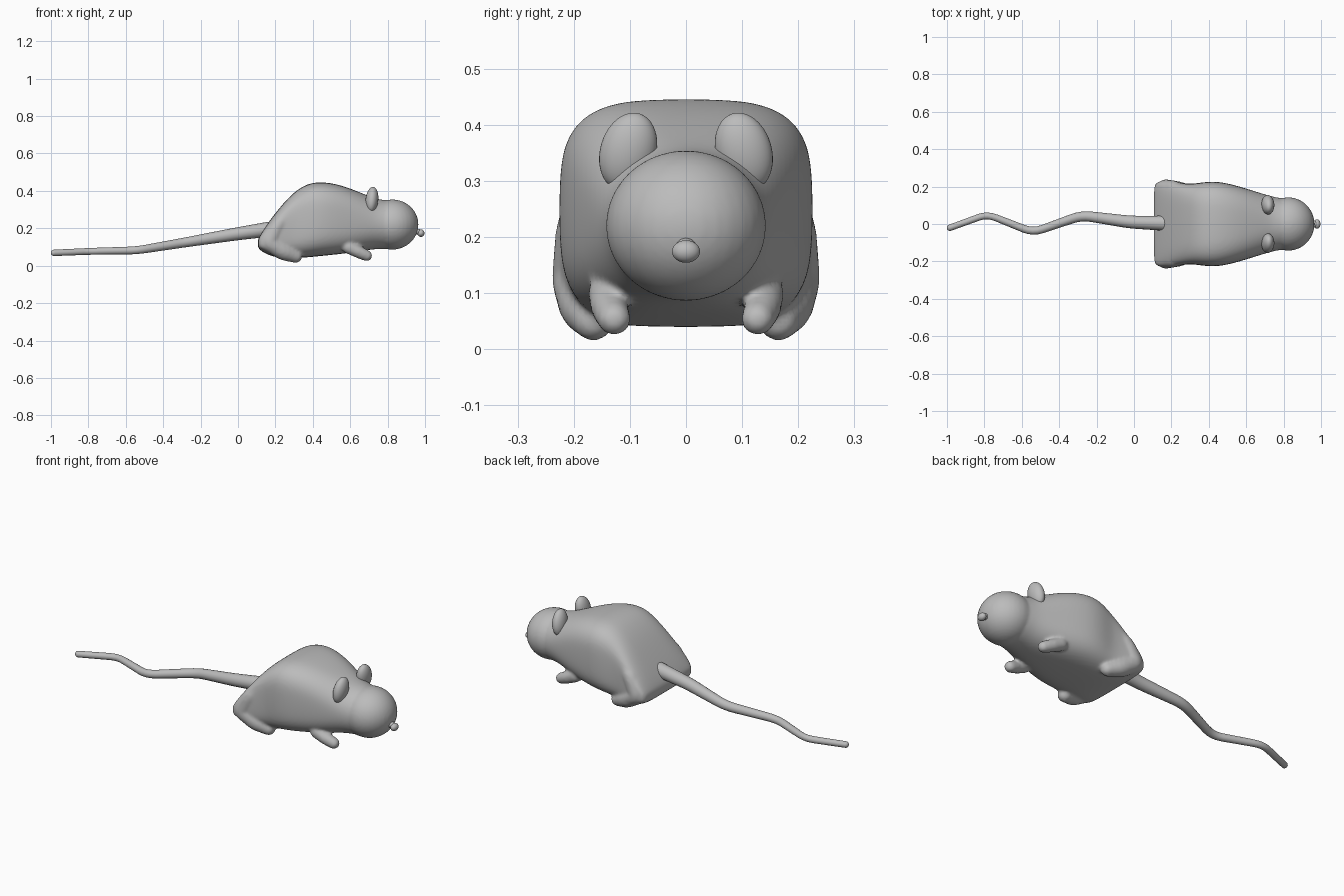
import bpy, bmesh, math
from mathutils import Vector

if "Cube" in bpy.data.objects:
    bpy.data.objects.remove(bpy.data.objects["Cube"], do_unlink=True)

grey = bpy.data.materials.new("plain_grey")
grey.use_nodes = True
colour = (0.5, 0.5, 0.5, 1)
grey.diffuse_color = colour
grey.node_tree.nodes["Principled BSDF"].inputs["Base Color"].default_value = colour


def select(*objs):
    bpy.ops.object.select_all(action="DESELECT")
    for o in objs:
        o.select_set(True)
    bpy.context.view_layer.objects.active = objs[0]


def finish(obj):
    obj.data.materials.clear()
    obj.data.materials.append(grey)
    for p in obj.data.polygons:
        p.use_smooth = True
    return obj


def apply_modifier(obj, kind, **settings):
    mod = obj.modifiers.new(kind.lower(), kind)
    for key, value in settings.items():
        setattr(mod, key, value)
    select(obj)
    bpy.ops.object.modifier_apply(modifier=mod.name)


def loft(name, sections, count=32):
    """Skin rounded-square sections (x, half width, low z, high z, squareness)."""
    bm = bmesh.new()
    rings = []
    for x, w, low, high, n in sections:
        ring = []
        for i in range(count):
            a = math.tau * i / count
            c, s = math.cos(a), math.sin(a)
            y = math.copysign(abs(c) ** (2 / n), c) * w
            z = math.copysign(abs(s) ** (2 / n), s) * (high - low) / 2
            ring.append(bm.verts.new((x, y, (low + high) / 2 + z)))
        rings.append(ring)
    for a, b in zip(rings, rings[1:]):
        for i in range(count):
            j = (i + 1) % count
            bm.faces.new((a[i], a[j], b[j], b[i]))
    bm.faces.new(rings[0])
    bm.faces.new(rings[-1])
    bmesh.ops.recalc_face_normals(bm, faces=bm.faces)
    mesh = bpy.data.meshes.new(name)
    bm.to_mesh(mesh)
    bm.free()
    obj = bpy.data.objects.new(name, mesh)
    bpy.context.collection.objects.link(obj)
    apply_modifier(obj, "SUBSURF", levels=2)
    return finish(obj)


def limb(name, points):
    """Tapered tube with softened bends and rounded ends; points are (x, y, z, radius)."""
    pts = [Vector(p) for p in points]
    path = []

    def cap(end, inner):
        d = (end - inner).to_3d().normalized()
        out = []
        for k in range(6):
            a = k / 5 * math.radians(86)
            centre = end.to_3d() + d * (end.w * (math.sin(a) - 1))
            out.append(Vector((*centre, end.w * math.cos(a))))
        return out

    path += reversed(cap(pts[0], pts[1]))
    for a, b, c in zip(pts, pts[1:], pts[2:]):
        p, q = b.lerp(a, 0.2), b.lerp(c, 0.2)
        path += [p.lerp(b, t).lerp(b.lerp(q, t), t) for t in (0, 0.25, 0.5, 0.75, 1)]
    path += cap(pts[-1], pts[-2])
    curve = bpy.data.curves.new(name, "CURVE")
    curve.dimensions = "3D"
    curve.bevel_depth = 1
    curve.bevel_resolution = 6
    curve.use_fill_caps = True
    spline = curve.splines.new("POLY")
    spline.points.add(len(path) - 1)
    for sp, p in zip(spline.points, path):
        sp.co = (*p.to_3d(), 1)
        sp.radius = p.w
    obj = bpy.data.objects.new(name, curve)
    bpy.context.collection.objects.link(obj)
    select(obj)
    bpy.ops.object.convert(target="MESH")
    return finish(bpy.context.object)


def ball(name, centre, size, tilt=(0, 0, 0)):
    bpy.ops.mesh.primitive_uv_sphere_add(segments=32, ring_count=20, location=centre, rotation=tilt)
    obj = bpy.context.object
    obj.name = name
    obj.scale = size
    return finish(obj)


# Torso with its sloping rump, narrowing into the neck
torso = loft("body", [
    (0.105, 0.195, 0.10, 0.135, 4),
    (0.115, 0.222, 0.085, 0.16, 4),
    (0.15, 0.232, 0.062, 0.215, 4),
    (0.20, 0.228, 0.045, 0.282, 4),
    (0.26, 0.218, 0.038, 0.355, 4),
    (0.32, 0.215, 0.04, 0.41, 3.8),
    (0.38, 0.226, 0.045, 0.442, 3.6),
    (0.45, 0.228, 0.052, 0.449, 3.4),
    (0.53, 0.211, 0.06, 0.437, 3.2),
    (0.61, 0.187, 0.07, 0.41, 2.9),
    (0.69, 0.162, 0.083, 0.377, 2.4),
    (0.75, 0.144, 0.09, 0.354, 2.1),
    (0.81, 0.136, 0.088, 0.35, 2),
    (0.86, 0.12, 0.1, 0.34, 2),
])
head = ball("head", (0.825, 0, 0.22), (0.14, 0.143, 0.134))

# Haunches, hind feet and front paws, mirrored and fused to the torso
fused = [torso, head]
for side in (1, -1):
    fused.append(limb("hind_leg", [
        (0.27, side * 0.185, 0.28, 0.03),
        (0.21, side * 0.19, 0.21, 0.043),
        (0.165, side * 0.19, 0.125, 0.05),
        (0.24, side * 0.18, 0.078, 0.048),
        (0.34, side * 0.158, 0.037, 0.036),
    ]))
    fused.append(limb("front_leg", [
        (0.56, side * 0.14, 0.115, 0.036),
        (0.64, side * 0.138, 0.075, 0.033),
        (0.715, side * 0.122, 0.042, 0.03),
    ]))
select(*fused)
bpy.ops.object.join()
apply_modifier(torso, "REMESH", mode="VOXEL", voxel_size=0.008)
apply_modifier(torso, "SMOOTH", factor=0.5, iterations=6)
finish(torso)

# Upright ears leaning towards each other
for side, label in ((1, "left"), (-1, "right")):
    ball(label + "_ear", (0.716, side * 0.103, 0.352), (0.034, 0.05, 0.071),
         (side * math.radians(16), math.radians(6), 0))

# Nose button on a short stem
ball("nose", (0.978, 0, 0.174), (0.019, 0.025, 0.02))
ball("nose_stem", (0.958, 0, 0.182), (0.025, 0.018, 0.016))

# Long wavy tail
limb("tail", [
    (-1.0, -0.026, 0.068, 0.017),
    (-0.785, 0.052, 0.077, 0.018),
    (-0.54, -0.045, 0.082, 0.021),
    (-0.28, 0.046, 0.125, 0.026),
    (-0.02, 0.01, 0.168, 0.034),
    (0.2, 0.003, 0.2, 0.04),
])
